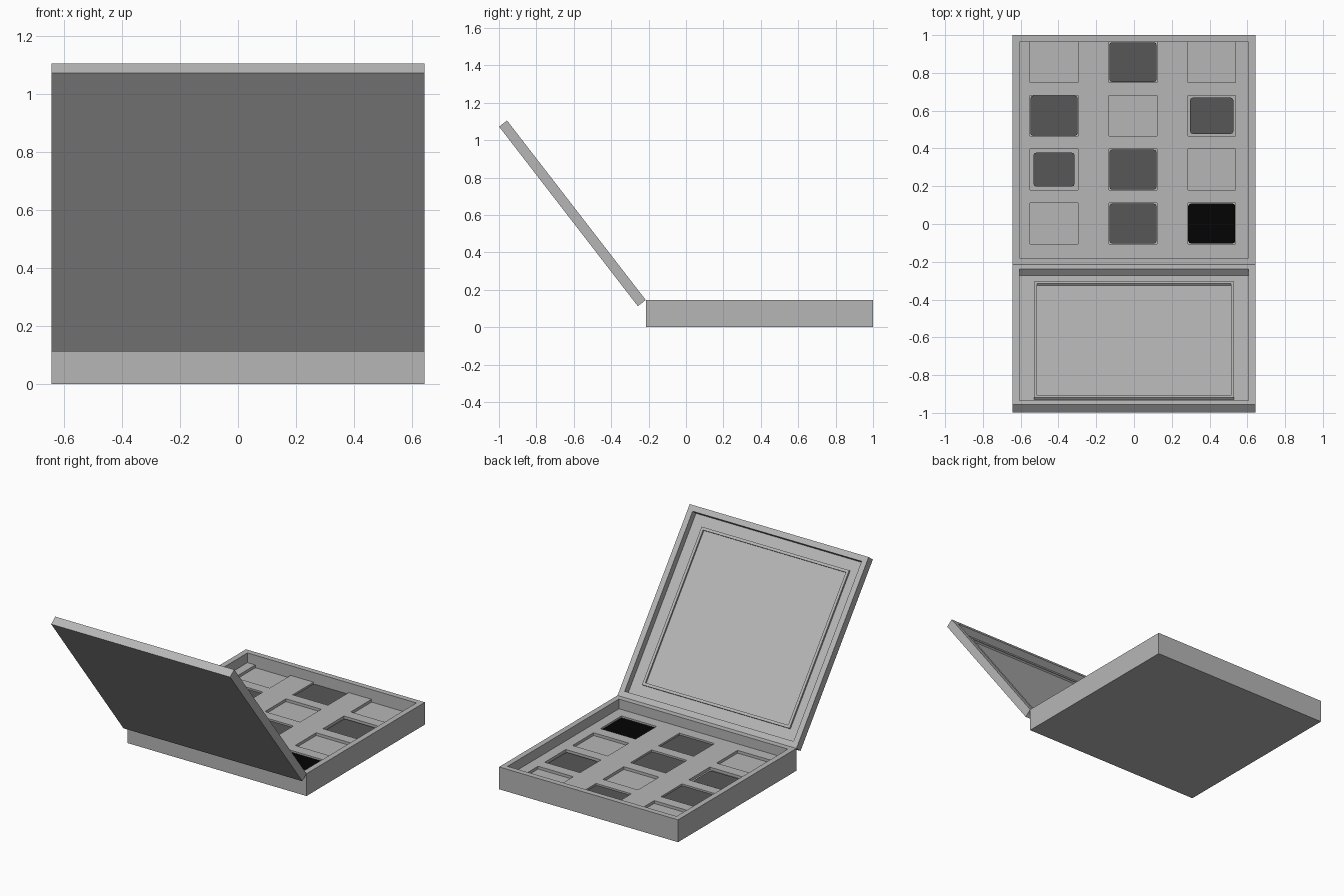
import bpy, bmesh
from mathutils import Matrix, Vector

if "Cube" in bpy.data.objects:
    bpy.data.objects.remove(bpy.data.objects["Cube"])


def material(name, v):
    m = bpy.data.materials.new(name)
    m.diffuse_color = (v, v, v, 1)
    m.use_nodes = True
    m.node_tree.nodes["Principled BSDF"].inputs["Base Color"].default_value = m.diffuse_color
    return m


GREY = material("casing grey", 0.47)
DARK = material("dark grey pigment", 0.095)
BLACK = material("black pigment", 0.001)


def finish(bm, name, mat, matrix=None):
    bmesh.ops.recalc_face_normals(bm, faces=bm.faces)
    me = bpy.data.meshes.new(name)
    bm.to_mesh(me)
    bm.free()
    me.materials.append(mat)
    ob = bpy.data.objects.new(name, me)
    if matrix:
        ob.matrix_world = matrix
    bpy.context.collection.objects.link(ob)
    return ob


def box(lo, hi):
    bm = bmesh.new()
    bmesh.ops.create_cube(bm, size=1)
    lo, hi = Vector(lo), Vector(hi)
    for v in bm.verts:
        v.co = Vector([(a + b) / 2 + c * (b - a) for a, b, c in zip(lo, hi, v.co)])
    bm.normal_update()
    return bm


def sink(bm, rim, depth):
    """Leave a rim around the topmost face and push its middle down."""
    top = max(bm.faces, key=lambda f: f.calc_center_median().z)
    bmesh.ops.inset_region(bm, faces=[top], thickness=rim, use_even_offset=True)
    out = bmesh.ops.extrude_face_region(bm, geom=[top])["geom"]
    vs = [g for g in out if isinstance(g, bmesh.types.BMVert)]
    bmesh.ops.translate(bm, verts=vs, vec=(0, 0, -depth))
    if top.is_valid:
        bmesh.ops.delete(bm, geom=[top], context="FACES_ONLY")


W = 0.643
TRAY_Z, PAN_Z = 0.082, 0.064

# Base shell with its cavity
bm = box((-W, -0.215, 0), (W, 1.0, 0.145))
sink(bm, 0.036, 0.105)
finish(bm, "base_shell", GREY)

# Insert tray: a grid of cells, every odd cell sunk as a pan
xs = [-0.607, -0.55, -0.297, -0.132, 0.121, 0.285, 0.538, 0.607]
ys = [-0.179, -0.105, 0.11, 0.18, 0.396, 0.465, 0.681, 0.75, 0.964]
bm = bmesh.new()


def quad(*pts):
    bm.faces.new([bm.verts.new(p) for p in pts])


for i in range(len(xs) - 1):
    for j in range(len(ys) - 1):
        x0, x1, y0, y1 = xs[i], xs[i + 1], ys[j], ys[j + 1]
        pan = i % 2 and j % 2
        z = PAN_Z if pan else TRAY_Z
        c = [(x0, y0), (x1, y0), (x1, y1), (x0, y1)]
        quad(*[(x, y, z) for x, y in c])
        if pan:
            for a, b in zip(c, c[1:] + c[:1]):
                quad((*a, TRAY_Z), (*b, TRAY_Z), (*b, PAN_Z), (*a, PAN_Z))
bmesh.ops.remove_doubles(bm, verts=bm.verts, dist=1e-5)
finish(bm, "insert_tray", GREY)

# Pigment cakes: (column, row, gap to the pan wall)
for col, row, gap in [(1, 0, 0.002), (2, 0, 0.002), (0, 1, 0.018), (1, 1, 0.002),
                      (0, 2, 0.002), (2, 2, 0.012), (1, 3, 0.002)]:
    x0, x1 = xs[2 * col + 1] + gap, xs[2 * col + 2] - gap
    y0, y1 = ys[2 * row + 1] + gap, ys[2 * row + 2] - gap
    bm = box((x0, y0, PAN_Z - 0.005), (x1, y1, 0.072))
    upright = [e for e in bm.edges
               if abs(e.verts[0].co.z - e.verts[1].co.z) > 0.001]
    bmesh.ops.bevel(bm, geom=upright, offset=0.014, segments=2, profile=0.5,
                    affect="EDGES")
    black = (col, row) == (2, 0)
    finish(bm, f"pigment_cake_{col}_{row}", BLACK if black else DARK)

# Lid, built flat (y runs away from the hinge, z out of the inner face), then tilted
L, T = 1.213, 0.0536
along = Vector((0, -0.742, 0.960)).normalized()
out = Vector((0, along.z, -along.y))
M = Matrix(((-1, 0, 0, 0),
            (0, along.y, out.y, -0.215),
            (0, along.z, out.z, 0.145),
            (0, 0, 0, 1)))
bm = box((-W, 0, -T), (W, L, 0))
sink(bm, 0.036, 0.044)
finish(bm, "lid_shell", GREY, M)

# Raised mirror frame and the mirror plate inside it
bm = box((-0.53, 0.107, -0.048), (0.53, 1.109, -0.031))
sink(bm, 0.017, 0.0115)
finish(bm, "mirror_frame_and_plate", GREY, M)
